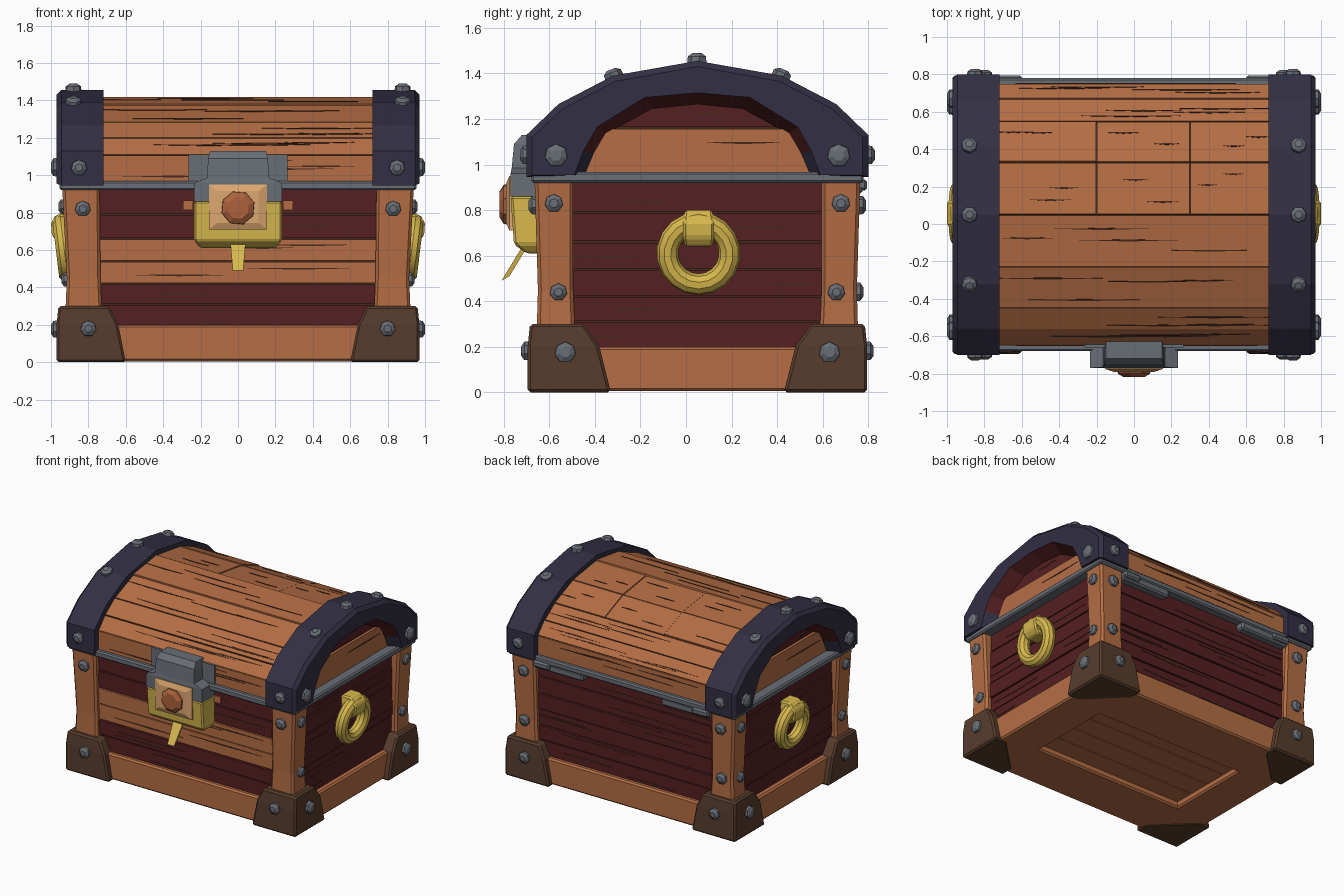
import bpy, bmesh, math, random
from mathutils import Vector, Matrix

random.seed(4)
cube = bpy.data.objects.get("Cube")
if cube:
    bpy.data.objects.remove(cube, do_unlink=True)

CY = 0.05  # depth centre of the chest body


def material(name, rgb):
    m = bpy.data.materials.new(name)
    m.use_nodes = True
    m.diffuse_color = (*rgb, 1)
    m.node_tree.nodes["Principled BSDF"].inputs["Base Color"].default_value = (*rgb, 1)
    return m


ORANGE = material("orange_wood", (0.46, 0.155, 0.058))
MAROON = material("maroon_wood", (0.09, 0.014, 0.016))
NAVY = material("navy_iron", (0.032, 0.029, 0.056))
GREY = material("grey_steel", (0.14, 0.155, 0.18))
GOLD = material("yellow_gold", (0.68, 0.48, 0.075))
BROWN = material("brown_leather", (0.095, 0.046, 0.026))
CREAM = material("cream_plate", (0.72, 0.39, 0.16))
COPPER = material("copper_knob", (0.42, 0.125, 0.045))
SEAM = material("dark_seam", (0.06, 0.022, 0.012))


def skin(bm, rings, mat=0, loop=True):
    """Bridge equal-sized closed rings and cap both ends."""
    vs = [[bm.verts.new(p) for p in r] for r in rings]
    n = len(vs[0])
    faces = [bm.faces.new((a[i], a[(i + 1) % n], b[(i + 1) % n], b[i]))
             for a, b in zip(vs, vs[1:]) for i in range(n)]
    faces += [bm.faces.new(vs[0]), bm.faces.new(vs[-1])]
    for f in faces:
        f.material_index = mat
    return faces


def rect(z, x0, x1, y0, y1):
    return [(x0, y0, z), (x1, y0, z), (x1, y1, z), (x0, y1, z)]


def box(bm, x0, x1, y0, y1, z0, z1, mat=0):
    skin(bm, [rect(z0, x0, x1, y0, y1), rect(z1, x0, x1, y0, y1)], mat)


def finish(bm, name, *mats, bevel=0):
    bmesh.ops.recalc_face_normals(bm, faces=bm.faces)
    me = bpy.data.meshes.new(name)
    bm.to_mesh(me)
    bm.free()
    for m in mats:
        me.materials.append(m)
    ob = bpy.data.objects.new(name, me)
    bpy.context.collection.objects.link(ob)
    if bevel:
        mod = ob.modifiers.new("edge_bevel", "BEVEL")
        mod.width, mod.segments = bevel, 1
    return ob


def along_x(l, p):
    return (l, p[0] + CY, p[1])


def along_y(l, p):
    return (p[0], l + CY, p[1])


def plank(bm, place, a, b, lo, hi, mat=0, grain=2):
    """Board from edge a to edge b of a profile, with dark grain cracks (slot 2)."""
    a, b = Vector(a), Vector(b)
    d = (b - a).normalized()
    n = Vector((d.y, -d.x))
    if n.dot((a + b) / 2 - Vector((0, 0.7 if abs(d.x) > 0.05 else a.y))) < 0:
        n = -n
    out = n * random.uniform(-0.004, 0.006)
    a2, b2 = a + d * 0.004, b - d * 0.004
    sect = [a2 + out, b2 + out, b2 - n * 0.04, a2 - n * 0.04]
    skin(bm, [[place(l, p) for p in sect] for l in (lo + 0.003, hi - 0.003)], mat)
    for _ in range(grain):
        size = (hi - lo) * random.uniform(0.1, 0.2)
        c = random.uniform(lo + size, hi - size)
        m = a.lerp(b, random.uniform(0.2, 0.8)) + out
        skin(bm, [[place(c - size, m + n * h), place(c, m + n * h - d * 0.007),
                   place(c + size, m + n * h), place(c, m + n * h + d * 0.003)]
                  for h in (-0.003, 0.003)], 2)


def mirrored(half):
    return [(-v, z) for v, z in half] + [(v, z) for v, z in half[-2::-1]]


# Body: dark core, then boards on all four walls
bm = bmesh.new()
box(bm, -0.86, 0.86, CY - 0.65, CY + 0.65, 0.1, 0.94)
finish(bm, "body_core", SEAM)
rows = [0.18, 0.31, 0.42, 0.54, 0.66, 0.79, 0.93]
for side, name in ((-1, "front"), (1, "back")):
    bm = bmesh.new()
    for z0, z1 in zip(rows, rows[1:]):
        light = side < 0 and 0.4 < z0 < 0.6
        plank(bm, along_x, (side * 0.67, z0), (side * 0.67, z1), -0.8, 0.8, 0 if light else 1)
    finish(bm, name + "_wall_boards", ORANGE, MAROON, SEAM)
    bm = bmesh.new()
    for z0, z1 in zip(rows, rows[1:]):
        plank(bm, along_y, (side * 0.88, z0), (side * 0.88, z1), -0.6, 0.6, 1, 1)
    finish(bm, ("right" if side < 0 else "left") + "_wall_boards", ORANGE, MAROON, SEAM)

# Base frame with a recessed floor
bm = bmesh.new()
for s in (-1, 1):
    box(bm, -0.92, 0.92, *sorted((CY + s * 0.32, CY + s * 0.70)), 0.005, 0.2)
    box(bm, *sorted((s * 0.62, s * 0.925)), CY - 0.6, CY + 0.6, 0.005, 0.2)
finish(bm, "base_frame", ORANGE, bevel=0.012)
bm = bmesh.new()
for i in range(4):
    y = CY - 0.34 + i * 0.17
    box(bm, -0.7, 0.7, y + 0.004, y + 0.166, 0.05, 0.09)
finish(bm, "floor_boards", ORANGE)

# Corner posts and corner boots
posts, boots = bmesh.new(), bmesh.new()
for sx in (-1, 1):
    for sy in (-1, 1):
        def corner(x, v, z):
            return (sx * x, CY + sy * v, z)
        skin(posts, [[corner(x0, v0, z), corner(x1, v0, z), corner(x1, v1, z), corner(x0, v1, z)]
                     for z, x0, x1, v0, v1 in ((0.1, 0.72, 0.93, 0.53, 0.71),
                                               (0.45, 0.735, 0.915, 0.545, 0.70),
                                               (0.94, 0.74, 0.94, 0.545, 0.715))])
        skin(boots, [[corner(x0, Y, z), corner(X, Y, z), corner(X, v0, z),
                      corner(X - 0.1, v0, z), corner(x0, Y - 0.1, z)]
                     for z, x0, X, v0, Y in ((0, 0.60, 0.97, 0.38, 0.745),
                                             (0.2, 0.64, 0.97, 0.43, 0.745),
                                             (0.3, 0.69, 0.96, 0.50, 0.735))])
finish(posts, "corner_posts", ORANGE, bevel=0.015)
finish(boots, "corner_boots", BROWN, bevel=0.012)

# Steel rim between body and lid
bm = bmesh.new()
box(bm, -0.955, 0.955, CY - 0.73, CY + 0.73, 0.92, 0.968)
finish(bm, "rim", GREY, bevel=0.01)

# Lid boards over a dark arched core; two of them are split across
arch = mirrored([(0.70, 0.96), (0.70, 1.11), (0.62, 1.20), (0.50, 1.285),
                 (0.28, 1.375), (0.0, 1.415)])
bm = bmesh.new()
skin(bm, [[along_x(l, (v * 0.97, z - 0.015)) for v, z in arch] for l in (-0.76, 0.76)])
finish(bm, "lid_core", SEAM)
bm = bmesh.new()
for i, (a, b) in enumerate(zip(arch, arch[1:])):
    cuts = [-0.77, -0.2, 0.3, 0.77] if i in (5, 6) else [-0.77, 0.77]
    for lo, hi in zip(cuts, cuts[1:]):
        plank(bm, along_x, a, b, lo, hi, 0, 2 if len(cuts) > 2 else 4)
finish(bm, "lid_boards", ORANGE, MAROON, SEAM)

# Lid end bands, sloping in to the end panels
outer = mirrored([(0.75, 0.945), (0.75, 1.13), (0.61, 1.265), (0.37, 1.39), (0.0, 1.455)])
edge = mirrored([(0.725, 0.955), (0.725, 1.12), (0.59, 1.245), (0.36, 1.365), (0.0, 1.43)])
inner = mirrored([(0.54, 0.955), (0.50, 1.06), (0.44, 1.165), (0.23, 1.295), (0.0, 1.315)])
deep = mirrored([(0.49, 0.955), (0.45, 1.05), (0.40, 1.135), (0.20, 1.245), (0.0, 1.265)])
for s, name in ((-1, "right"), (1, "left")):
    bm = bmesh.new()
    faces = skin(bm, [[along_x(s * x, prof[i]) for x, prof in
                       ((0.72, outer), (0.945, outer), (0.97, edge), (0.97, inner),
                        (0.87, deep), (0.72, deep))] for i in range(len(outer))])
    for f in faces:
        c = f.calc_center_median()
        if len(f.verts) == 4 and abs(c.x) < 0.93 and c.z > 1.1 and \
                max(abs(v.co.x) for v in f.verts) > 0.96 and \
                min(abs(v.co.x) for v in f.verts) < 0.9:
            f.material_index = 1
    finish(bm, name + "_lid_band", NAVY, MAROON)
    bm = bmesh.new()
    plank(bm, along_y, (s * 0.875, 0.96), (s * 0.875, 1.16), -0.53, 0.53, 0, 1)
    plank(bm, along_y, (s * 0.865, 1.16), (s * 0.865, 1.29), -0.40, 0.40, 1, 1)
    finish(bm, name + "_lid_panel", ORANGE, MAROON, SEAM)

# Lock: gold case, steel hasp, cream plate, knob and hanging key
bm = bmesh.new()
skin(bm, [rect(z, -w, w, y, -0.6) for z, w, y in
          ((0.61, 0.20, -0.70), (0.65, 0.235, -0.755), (0.86, 0.235, -0.77))])
finish(bm, "lock_case", GOLD, bevel=0.01)
bm = bmesh.new()
skin(bm, [rect(z, -w, w, y, -0.55) for z, w, y in
          ((0.86, 0.235, -0.77), (0.96, 0.235, -0.77), (0.985, 0.165, -0.765),
           (1.09, 0.16, -0.755), (1.13, 0.15, -0.72))])
for s in (-1, 1):
    box(bm, *sorted((s * 0.15, s * 0.265)), -0.66, -0.64, 0.965, 1.11)
finish(bm, "lock_hasp", GREY)
bm = bmesh.new()
skin(bm, [[(-w, y, 0.83 - h), (w, y, 0.83 - h), (w, y, 0.83 + h), (-w, y, 0.83 + h)]
          for y, w, h in ((-0.75, 0.155, 0.12), (-0.775, 0.155, 0.12), (-0.79, 0.11, 0.085))])
finish(bm, "lock_plate", CREAM)
bm = bmesh.new()
skin(bm, [[(r * math.cos(t * math.pi / 4 + 0.3), y, 0.825 + r * math.sin(t * math.pi / 4 + 0.3))
           for t in range(8)] for y, r in ((-0.77, 0.095), (-0.80, 0.09), (-0.818, 0.06))])
finish(bm, "lock_knob", COPPER)
bm = bmesh.new()
skin(bm, [[(-w, y, z), (w, y, z), (w, y + 0.035, z + 0.02), (-w, y + 0.035, z + 0.02)]
          for y, z, w in ((-0.725, 0.63, 0.04), (-0.81, 0.49, 0.028))])
finish(bm, "lock_key", GOLD)

# Worn wood spots beside the lock
bm = bmesh.new()
for s in (-1, 1):
    box(bm, *sorted((s * 0.24, s * 0.295)), -0.629, -0.62, 0.815, 0.865)
finish(bm, "worn_spots", ORANGE)

# Hinges on the back
bm = bmesh.new()
for s in (-1, 1):
    box(bm, *sorted((s * 0.33, s * 0.74)), 0.70, 0.775, 0.87, 0.93)
    box(bm, *sorted((s * 0.60, s * 0.74)), 0.70, 0.795, 0.885, 0.935)
finish(bm, "hinges", GREY, bevel=0.012)

# Ring handles and their straps
for s, name in ((-1, "right"), (1, "left")):
    bpy.ops.mesh.primitive_torus_add(location=(s * 0.93, 0.055, 0.61), major_radius=0.137,
                                     minor_radius=0.047, major_segments=18, minor_segments=10,
                                     rotation=(0, s * math.radians(97), 0))
    ring = bpy.context.object
    ring.name = name + "_ring_handle"
    ring.data.materials.append(GOLD)
    bpy.ops.object.shade_smooth_by_angle()
    bm = bmesh.new()
    skin(bm, [rect(z, *sorted((s * 0.86, s * x)), 0.055 - w, 0.055 + w) for z, x, w in
              ((0.64, 0.965, 0.06), (0.68, 0.995, 0.068), (0.75, 1.0, 0.068), (0.80, 0.95, 0.06))])
    finish(bm, name + "_ring_strap", GOLD, bevel=0.01)

# Rivets
bm = bmesh.new()


def rivet(loc, normal, r=0.042):
    turn = Vector(normal).to_track_quat("Z", "Y").to_matrix().to_4x4()
    for h, r1, r2 in ((0.03, r * 1.05, r), (0.014, r, r * 0.5)):
        z = 0 if h > 0.02 else 0.022
        bmesh.ops.create_cone(bm, cap_ends=True, segments=7, radius1=r1, radius2=r2, depth=h,
                              matrix=Matrix.Translation(loc) @ turn @ Matrix.Translation((0, 0, z)))


for sx in (-1, 1):
    for v in (-0.37, 0.0, 0.37):
        rivet((sx * 0.88, CY + v, 1.46 - abs(v) * 0.19), (0, v, 0.9))
    for sy in (-1, 1):
        for v, z, x, r in ((0.62, 1.04, 0.972, 0.05), (0.63, 0.83, 0.932, 0.04),
                           (0.61, 0.44, 0.915, 0.038), (0.58, 0.175, 0.972, 0.046)):
            rivet((sx * x, CY + sy * v, z), (sx, 0, 0), r)
        for x, z, v in ((0.85, 1.04, 0.75), (0.83, 0.82, 0.712), (0.83, 0.44, 0.70),
                        (0.80, 0.18, 0.745)):
            if sy > 0 or z != 0.44:
                rivet((sx * x, CY + sy * v, z), (0, sy, 0))
finish(bm, "rivets", GREY)
